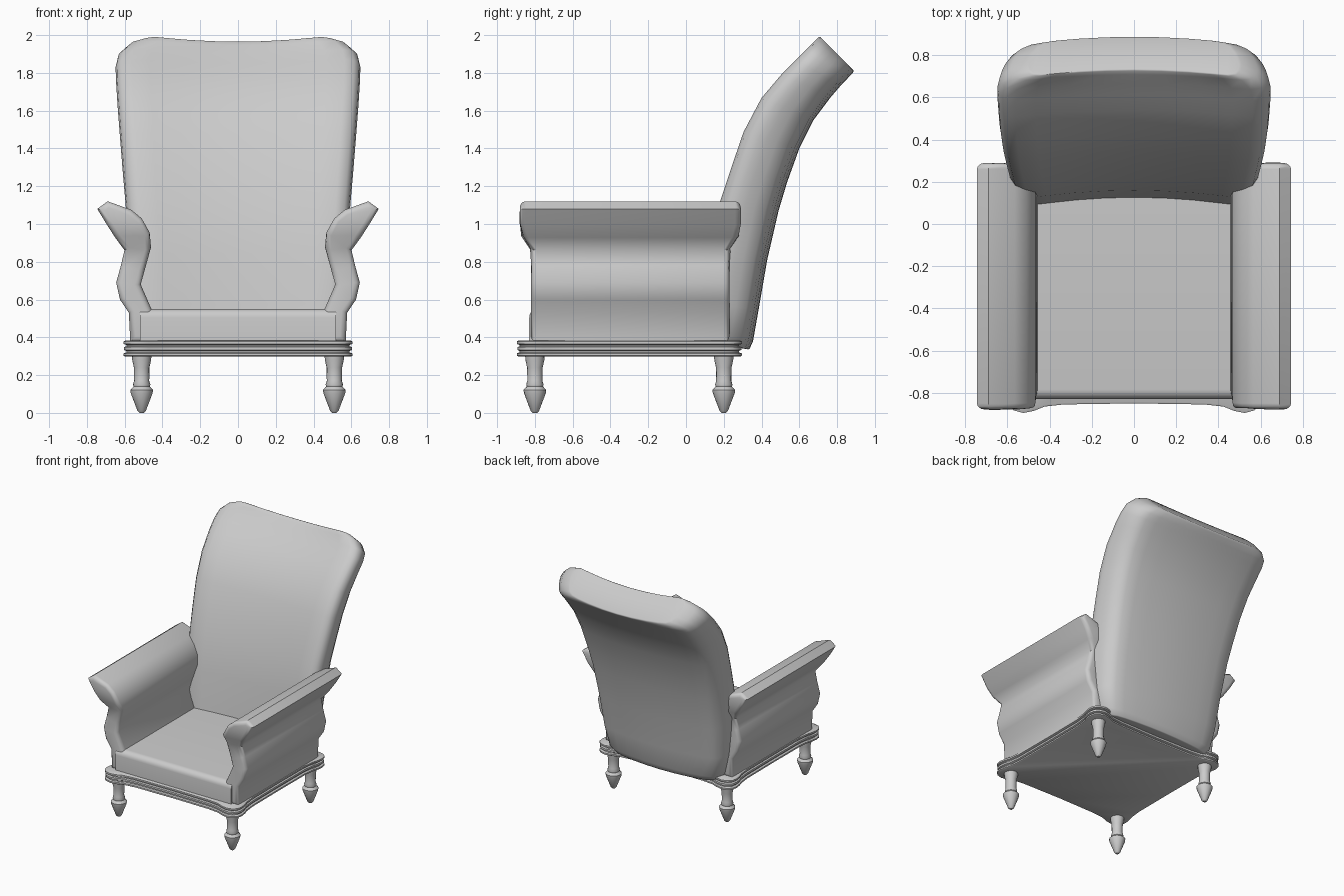
import bpy, bmesh, math
from mathutils import Vector

if "Cube" in bpy.data.objects:
    bpy.data.objects.remove(bpy.data.objects["Cube"])


def finish(bm, name, angle=45):
    bmesh.ops.recalc_face_normals(bm, faces=bm.faces)
    me = bpy.data.meshes.new(name)
    bm.to_mesh(me)
    bm.free()
    ob = bpy.data.objects.new(name, me)
    bpy.context.collection.objects.link(ob)
    bpy.ops.object.select_all(action='DESELECT')
    ob.select_set(True)
    bpy.context.view_layer.objects.active = ob
    bpy.ops.object.shade_smooth_by_angle(angle=math.radians(angle))
    return ob


def loft(name, rings, strip_caps=False, bevel=0, segments=2, angle=45):
    """Skin closed rings; caps are n-gons or quads pairing point i with point n-1-i."""
    bm = bmesh.new()
    vs = [[bm.verts.new(p) for p in r] for r in rings]
    n = len(vs[0])
    for a, b in zip(vs, vs[1:]):
        for i in range(n):
            j = (i + 1) % n
            bm.faces.new((a[i], a[j], b[j], b[i]))
    for r in (vs[0], vs[-1]):
        if strip_caps:
            for i in range(n // 2 - 1):
                bm.faces.new((r[i], r[i + 1], r[n - 2 - i], r[n - 1 - i]))
        else:
            bm.faces.new(r)
    bmesh.ops.recalc_face_normals(bm, faces=bm.faces)
    if bevel:
        rim = [bm.edges.get((r[i], r[(i + 1) % n])) for r in (vs[0], vs[-1]) for i in range(n)]
        bmesh.ops.bevel(bm, geom=rim, offset=bevel, segments=segments, profile=0.5,
                        affect='EDGES', clamp_overlap=True)
    return finish(bm, name, angle)


CY = -0.30  # middle of the base in y

# Turned legs
leg_profile = [(0.012, 0), (0.022, 0.01), (0.058, 0.105), (0.06, 0.122), (0.043, 0.14),
               (0.046, 0.15), (0.04, 0.17), (0.041, 0.24), (0.05, 0.28), (0.052, 0.31)]
for label, y in (("front", CY - 0.5), ("back", CY + 0.5)):
    for side, sx in (("left", -1), ("right", 1)):
        rings = [[(sx * 0.51 + r * math.cos(k * math.tau / 16), y + r * math.sin(k * math.tau / 16), z)
                  for k in range(16)] for r, z in leg_profile]
        loft(f"{label}_leg_{side}", rings)

# Moulded base frame with lobed corners
quarter = [(0, .545), (.33, .55), (.42, .56), (.47, .58), (.52, .59), (.565, .578), (.592, .55),
           (.60, .51), (.593, .46), (.58, .42), (.57, .33), (.568, 0)]
half = quarter + [(x, -y) for x, y in quarter[-2::-1]]
outline = half + [(-x, y) for x, y in half[-2:0:-1]]
mould = [(.298, .995), (.303, 1.01), (.315, 1.01), (.32, .985), (.328, .985), (.333, 1.005),
         (.348, 1.005), (.353, .985), (.36, .985), (.365, 1.01), (.378, 1.01), (.383, .995)]
loft("base_frame", [[(x * s, CY + y * s, z) for x, y in outline] for z, s in mould], angle=35)

# Seat cushion block
bm = bmesh.new()
bmesh.ops.create_cube(bm, size=1)
for v in bm.verts:
    v.co = (v.co.x * 1.04, -0.305 + v.co.y * 1.05, 0.462 + v.co.z * 0.176)
front_edge = [e for e in bm.edges if all(v.co.y < -0.5 and v.co.z > 0.5 for v in e.verts)]
bmesh.ops.bevel(bm, geom=front_edge, offset=0.045, segments=5, profile=0.5, affect='EDGES')
finish(bm, "seat")

# Scrolled arms, flared at both ends of the roll
inner = [(.44, .375), (.45, .53), (.515, .68), (.49, .77), (.46, .87), (.465, .95),
         (.51, 1.03), (.565, 1.075), (.69, 1.12)]
outer = [(.57, .375), (.578, .53), (.625, .60), (.645, .69), (.62, .78), (.60, .86),
         (.645, .92), (.69, .99), (.745, 1.08)]


def half_length(z):
    t = min(max((z - 0.85) / 0.11, 0), 1)
    return 0.525 + 0.06 * t * t * (3 - 2 * t)


for side, sx in (("left", -1), ("right", 1)):
    prof = inner + outer[::-1]
    rings = [[(sx * x, CY + 0.005 + e * half_length(z), z) for x, z in prof] for e in (-1, 1)]
    loft(f"arm_{side}", rings, strip_caps=True, bevel=0.03, segments=3, angle=50)

# Swept, bowed backrest: front y/z, rear y/z, half width
stations = [(.06, .385, .335, .335, .49), (.065, .43, .355, .38, .53), (.085, .58, .385, .55, .56),
            (.115, .85, .43, .81, .578), (.17, 1.12, .49, 1.07, .595), (.23, 1.30, .535, 1.22, .61),
            (.295, 1.49, .60, 1.40, .625), (.39, 1.67, .675, 1.55, .638), (.50, 1.80, .765, 1.67, .646),
            (.575, 1.875, .815, 1.728, .648), (.63, 1.93, .85, 1.765, .636),
            (.675, 1.977, .88, 1.797, .585), (.70, 2.0, .89, 1.81, .505)]
BOW = 0.045
right_front = [(0, 0), (.25, 0), (.5, 0), (.72, 0), (.87, .01), (.95, .08), (.99, .2), (1, .36)]
right_rear = [(0, 1), (.25, 1), (.5, 1), (.7, 1), (.83, .98), (.91, .9), (.96, .7), (.985, .52)]
front = [(-u, d) for u, d in right_front[:0:-1]] + right_front
rear = [(-u, d) for u, d in right_rear[:0:-1]] + right_rear
rings = []
for fy, fz, ry, rz, w in stations:
    f, r = Vector((0, fy, fz)), Vector((0, ry, rz))
    n = (r - f).normalized()
    thick = (r - f).length - BOW
    ring = []
    for u, d in front + rear[::-1]:
        p = f + n * (d * thick + BOW * max(0, 1 - (u / 0.95) ** 2))
        ring.append((u * w, p.y, p.z))
    rings.append(ring)
loft("backrest", rings, strip_caps=True, bevel=0.012, segments=2, angle=50)
